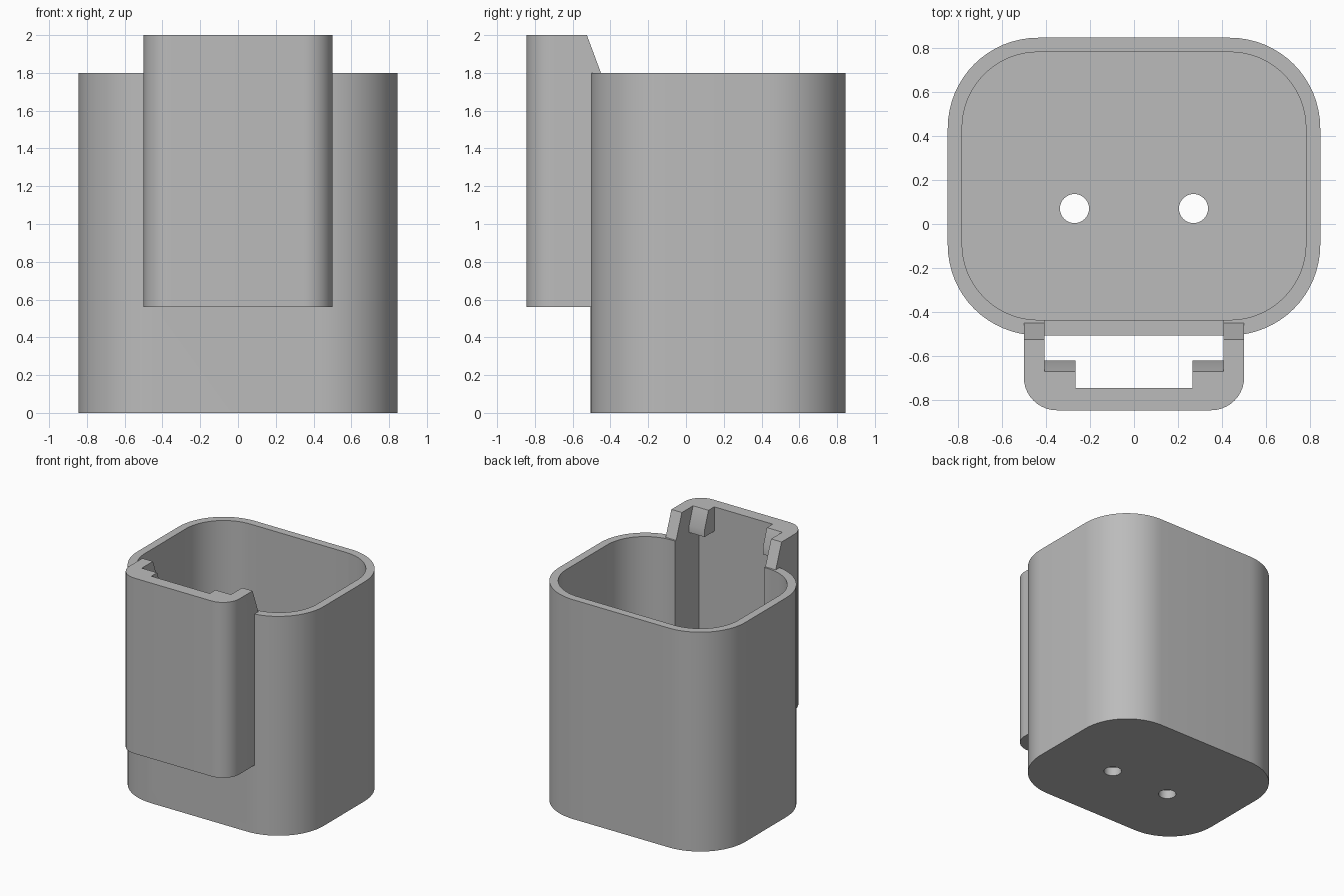
import bpy, bmesh, math
from mathutils import Vector

if "Cube" in bpy.data.objects:
    bpy.data.objects.remove(bpy.data.objects["Cube"])

grey = bpy.data.materials.new("plain grey")
grey.diffuse_color = (0.5, 0.5, 0.5, 1)
grey.use_nodes = True
grey.node_tree.nodes["Principled BSDF"].inputs["Base Color"].default_value = grey.diffuse_color


def prism(name, points, direction):
    """Extrude a closed planar outline of 3D points along a direction."""
    bm = bmesh.new()
    base = bm.faces.new([bm.verts.new(p) for p in points])
    out = bmesh.ops.extrude_face_region(bm, geom=[base])
    top = [v for v in out["geom"] if isinstance(v, bmesh.types.BMVert)]
    bmesh.ops.translate(bm, verts=top, vec=Vector(direction))
    bmesh.ops.recalc_face_normals(bm, faces=bm.faces[:])
    mesh = bpy.data.meshes.new(name)
    bm.to_mesh(mesh)
    bm.free()
    mesh.materials.append(grey)
    obj = bpy.data.objects.new(name, mesh)
    bpy.context.collection.objects.link(obj)
    return obj


def arc(cx, cy, r, start, steps, z):
    """Quarter arc, counter-clockwise, as 3D points."""
    return [(cx + r * math.cos(a), cy + r * math.sin(a), z)
            for a in (math.radians(start + 90 * i / steps) for i in range(steps + 1))]


def rounded_rect(hx, y0, y1, r, z):
    corners = [(hx - r, y1 - r, 0), (r - hx, y1 - r, 90),
               (r - hx, y0 + r, 180), (hx - r, y0 + r, 270)]
    return [p for cx, cy, start in corners for p in arc(cx, cy, r, start, 16, z)]


def box(name, hx, y0, y1, z0, z1):
    return prism(name, [(-hx, y0, z0), (hx, y0, z0), (hx, y1, z0), (-hx, y1, z0)], (0, 0, z1 - z0))


def cut(obj, cutter):
    """Subtract the cutter, apply the result and remove the cutter."""
    cutter.hide_render = True
    mod = obj.modifiers.new("cut", 'BOOLEAN')
    mod.operation, mod.solver, mod.object = 'DIFFERENCE', 'EXACT', cutter
    bpy.context.view_layer.update()
    dg = bpy.context.evaluated_depsgraph_get()
    mesh = bpy.data.meshes.new_from_object(obj.evaluated_get(dg))
    obj.modifiers.clear()
    obj.data = mesh
    bpy.data.objects.remove(cutter)


# Cup: hollow rounded box with a floor, two drain holes and a front slot
cup = prism("cup", rounded_rect(0.845, -0.505, 0.845, 0.41, 0), (0, 0, 1.8))
cut(cup, prism("cavity", rounded_rect(0.78, -0.435, 0.78, 0.345, 0.07), (0, 0, 2)))
cut(cup, box("slot", 0.405, -0.6, -0.3, 0.56, 2.2))
for x in (-0.27, 0.27):
    hole = [p for q in range(4) for p in arc(x, 0.07, 0.066, q * 90, 8, -0.1)[:-1]]
    cut(cup, prism("hole", hole, (0, 0, 0.3)))

# Front clip: U-shaped channel open at top and bottom
z = 0.56
outline = ([(-0.5, -0.44, z)] + arc(-0.35, -0.695, 0.15, 180, 10, z)
           + arc(0.35, -0.695, 0.15, 270, 10, z)
           + [(0.5, -0.44, z), (0.405, -0.44, z), (0.405, -0.745, z),
              (-0.405, -0.745, z), (-0.405, -0.44, z)])
clip = prism("front_clip", outline, (0, 0, 2 - z))
# Slanted upper ends of the arms
cut(clip, prism("slant", [(-1, -0.525, 2), (-1, -0.425, 1.733), (-1, -0.3, 1.733),
                          (-1, -0.3, 2.2), (-1, -0.6, 2.2)], (2, 0, 0)))

# Catch tabs inside the clip's upper corners
tabs = []
for side, x in (("left", -0.41), ("right", 0.265)):
    profile = [(x, -0.75, 2), (x, -0.67, 2), (x, -0.62, 1.86), (x, -0.62, 1.8), (x, -0.75, 1.8)]
    tabs.append(prism(side + "_catch_tab", profile, (0.145, 0, 0)))

# Smooth the rounded corners, keep the edges sharp
for obj in [cup, clip] + tabs:
    bpy.ops.object.select_all(action='DESELECT')
    obj.select_set(True)
    bpy.context.view_layer.objects.active = obj
    bpy.ops.object.shade_smooth_by_angle(angle=math.radians(20))
